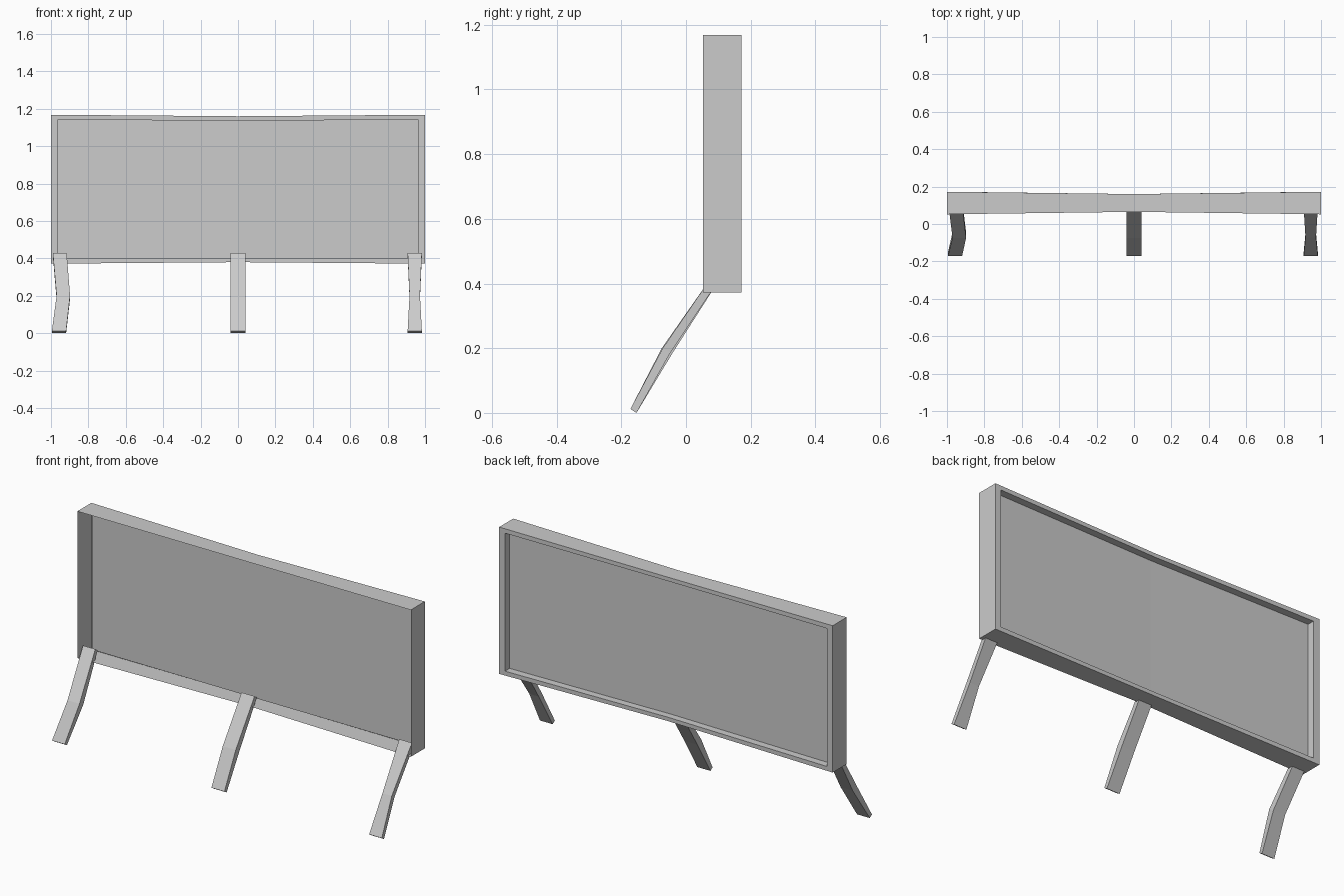
import bpy, bmesh

if "Cube" in bpy.data.objects:
    bpy.data.objects.remove(bpy.data.objects["Cube"])

CENTRE_Z = 0.77


def finish(name, bm):
    mesh = bpy.data.meshes.new(name)
    bm.to_mesh(mesh)
    bm.free()
    obj = bpy.data.objects.new(name, mesh)
    bpy.context.collection.objects.link(obj)
    return obj


def bridge(bm, a, b):
    n = len(a)
    for i in range(n):
        j = (i + 1) % n
        bm.faces.new((a[i], a[j], b[j], b[i]))


# Open-fronted board: thin outer walls, back rim, recessed panel; pinched at the middle
def make_board():
    bm = bmesh.new()

    def ring(half_x, end_h, mid_h, end_y, mid_y):
        pts = [(-half_x, end_y, -end_h), (0, mid_y, -mid_h), (half_x, end_y, -end_h),
               (half_x, end_y, end_h), (0, mid_y, mid_h), (-half_x, end_y, end_h)]
        return [bm.verts.new((x, y, CENTRE_Z + z)) for x, y, z in pts]

    rings = [ring(1.0, 0.398, 0.39, 0.052, 0.065),
             ring(1.0, 0.398, 0.39, 0.172, 0.160),
             ring(0.965, 0.374, 0.369, 0.172, 0.160),
             ring(0.965, 0.374, 0.369, 0.132, 0.122)]
    for a, b in zip(rings, rings[1:]):
        bridge(bm, a, b)
    p = rings[-1]
    bm.faces.new((p[0], p[1], p[4], p[5]))
    bm.faces.new((p[1], p[2], p[3], p[4]))
    return finish("board", bm)


# Bent strip leg; each section is (centre x, width, front yz, back yz)
def make_leg(name, xs, widths, mid_front, mid_back):
    fronts = [(-0.172, 0.012), mid_front, (0.086, 0.43)]
    backs = [(-0.153, 0.0), mid_back, (0.106, 0.416)]
    bm = bmesh.new()
    rings = []
    for x, w, f, b in zip(xs, widths, fronts, backs):
        pts = [(x - w / 2, *f), (x + w / 2, *f), (x + w / 2, *b), (x - w / 2, *b)]
        rings.append([bm.verts.new(p) for p in pts])
    for a, b in zip(rings, rings[1:]):
        bridge(bm, a, b)
    bm.faces.new(rings[0][::-1])
    bm.faces.new(rings[-1])
    return finish(name, bm)


make_board()
make_leg("left_leg", (-0.957, -0.934, -0.953), (0.076, 0.072, 0.074),
         (-0.075, 0.2), (-0.043, 0.183))
make_leg("middle_leg", (0, 0, 0), (0.078, 0.078, 0.078),
         (-0.075, 0.2), (-0.043, 0.183))
make_leg("right_leg", (0.945, 0.945, 0.945), (0.076, 0.056, 0.076),
         (-0.072, 0.2), (-0.048, 0.187))
